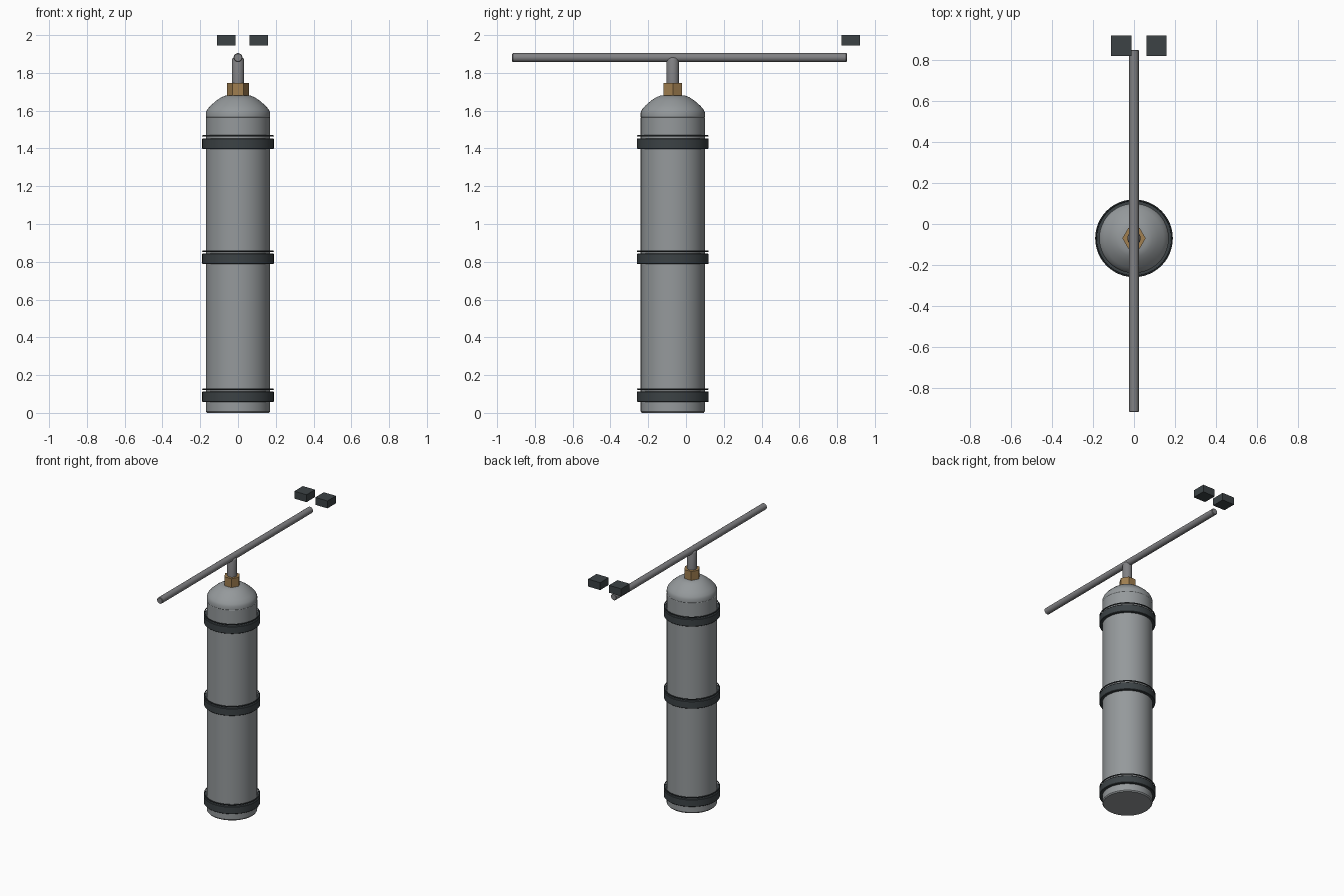
import bpy, bmesh
from math import sin, cos, pi, radians
from mathutils import Matrix

if "Cube" in bpy.data.objects:
    bpy.data.objects.remove(bpy.data.objects["Cube"])

CY = -0.07  # tank axis offset in y


def material(name, rgb):
    m = bpy.data.materials.new(name)
    m.diffuse_color = (*rgb, 1)
    m.use_nodes = True
    m.node_tree.nodes["Principled BSDF"].inputs["Base Color"].default_value = m.diffuse_color
    return m


rubber = material("dark_rubber", (0.045, 0.055, 0.06))
brass = material("brass", (0.35, 0.21, 0.08))
steel = material("steel", (0.3, 0.32, 0.33))
pipe_grey = material("pipe_grey", (0.22, 0.22, 0.23))


def finish(name, bm, mat, smooth=True):
    bmesh.ops.recalc_face_normals(bm, faces=bm.faces)
    me = bpy.data.meshes.new(name)
    bm.to_mesh(me)
    bm.free()
    ob = bpy.data.objects.new(name, me)
    bpy.context.collection.objects.link(ob)
    me.materials.append(mat)
    if smooth:
        bpy.ops.object.select_all(action='DESELECT')
        bpy.context.view_layer.objects.active = ob
        ob.select_set(True)
        bpy.ops.object.shade_smooth_by_angle(angle=radians(30))
    return ob


def lathe(name, profile, mat, n=48, closed=False, smooth=True, matrix=None):
    """Spin (radius, height) points; open profiles get flat end caps."""
    bm = bmesh.new()
    rings = [[bm.verts.new((r * cos(2 * pi * i / n), r * sin(2 * pi * i / n), z))
              for i in range(n)] for r, z in profile]
    pairs = list(zip(rings, rings[1:]))
    if closed:
        pairs.append((rings[-1], rings[0]))
    else:
        bm.faces.new(rings[0])
        bm.faces.new(rings[-1])
    for a, b in pairs:
        for i in range(n):
            j = (i + 1) % n
            bm.faces.new((a[i], a[j], b[j], b[i]))
    bm.transform(matrix or Matrix.Translation((0, CY, 0)))
    return finish(name, bm, mat, smooth)


# Tank body and shoulder dome
lathe("tank_body", [(0.164, 0), (0.17, 0.008), (0.17, 1.562), (0.167, 1.567)], steel)
lathe("tank_dome", [(0.167, 1.563), (0.17, 1.568), (0.17, 1.59), (0.163, 1.606),
                    (0.145, 1.627), (0.115, 1.653), (0.09, 1.67), (0.065, 1.68)], steel)

# Strap bands with a thin wire ring above each
for k, z in enumerate((0.058, 0.788, 1.398)):
    lathe(f"strap_band_{k + 1}", [(0.165, z), (0.187, z), (0.19, z + 0.003), (0.19, z + 0.052),
                                  (0.187, z + 0.055), (0.165, z + 0.055)], rubber, closed=True)
    wire = [(0.186 + 0.004 * cos(a * pi / 4), z + 0.068 + 0.004 * sin(a * pi / 4))
            for a in range(8)]
    lathe(f"strap_wire_{k + 1}", wire, rubber, closed=True)

# Brass hex nut and valve stem
lathe("hex_nut", [(0.057, 1.68), (0.057, 1.746)], brass, n=6, smooth=False)
lathe("valve_stem", [(0.033, 1.73), (0.033, 1.868), (0.03, 1.876), (0.024, 1.881)],
      pipe_grey, n=24)

# Horizontal pipe along y
lathe("cross_pipe", [(0.02, -0.886), (0.0235, -0.882), (0.0235, 0.882), (0.02, 0.886)],
      pipe_grey, n=24,
      matrix=Matrix.Translation((0, -0.034, 1.881)) @ Matrix.Rotation(radians(-90), 4, 'X'))

# Pair of small blocks above the far pipe end
for side, x in (("left", -0.062), ("right", 0.11)):
    bm = bmesh.new()
    bmesh.ops.create_cube(bm, size=1, matrix=Matrix.Translation((x, 0.872, 1.9725))
                          @ Matrix.Diagonal((0.1, 0.1, 0.055, 1)))
    finish(f"block_{side}", bm, rubber, smooth=False)
